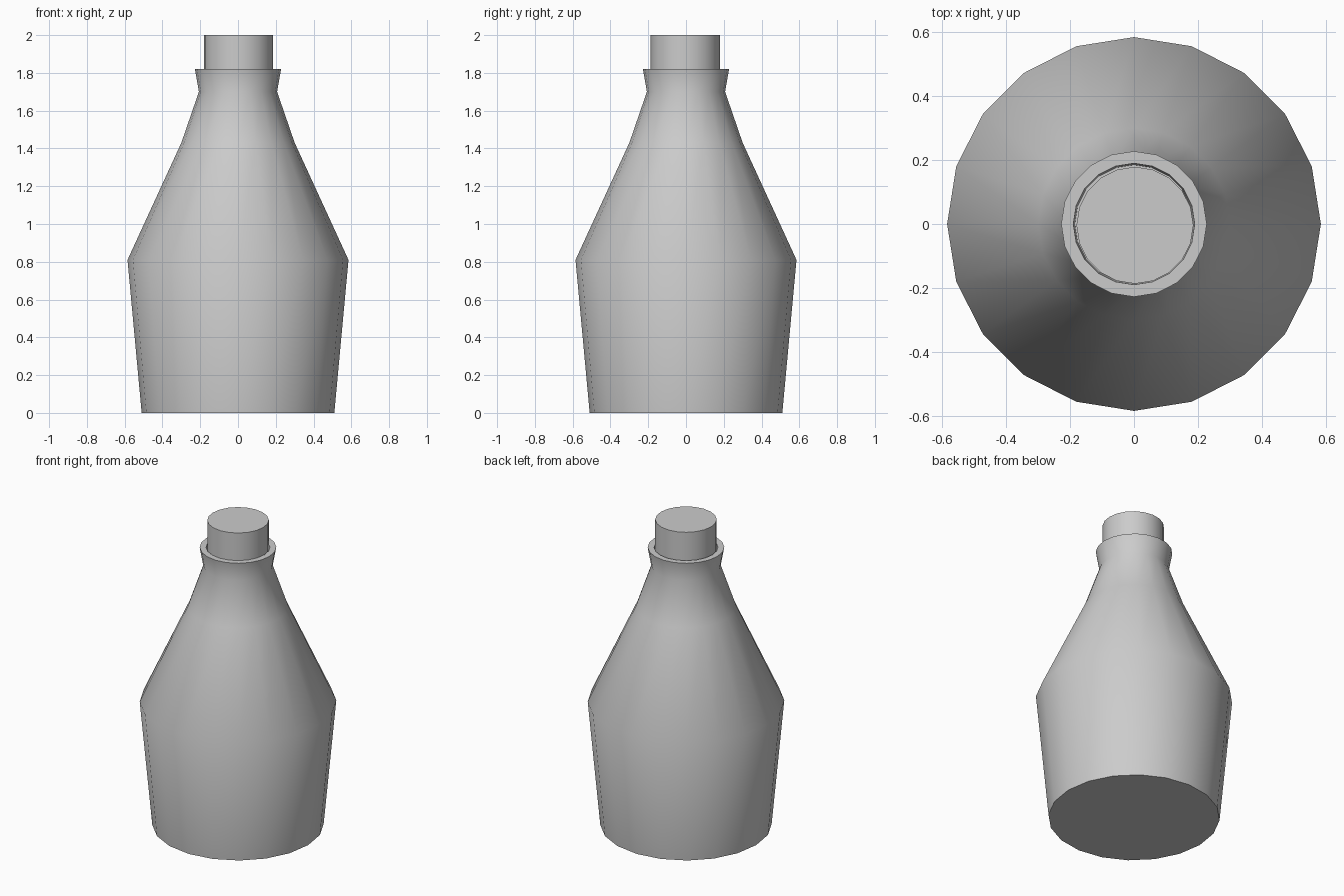
import bpy, bmesh, math

if "Cube" in bpy.data.objects:
    bpy.data.objects.remove(bpy.data.objects["Cube"])

SIDES = 20


def lathe(name, profile, center=(0, 0)):
    """Revolve (radius, z) points around z; radius 0 becomes a flat cap."""
    bm = bmesh.new()
    rings = []
    for r, z in profile:
        rings.append([bm.verts.new((r * math.cos(2 * math.pi * i / SIDES),
                                    r * math.sin(2 * math.pi * i / SIDES), z))
                      for i in range(SIDES)])
    for a, b in zip(rings, rings[1:]):
        for i in range(SIDES):
            j = (i + 1) % SIDES
            bm.faces.new((a[i], a[j], b[j], b[i]))
    bm.faces.new(rings[0])
    bm.faces.new(rings[-1])
    bmesh.ops.recalc_face_normals(bm, faces=bm.faces)
    mesh = bpy.data.meshes.new(name)
    bm.to_mesh(mesh)
    bm.free()
    obj = bpy.data.objects.new(name, mesh)
    obj.location = (center[0], center[1], 0)
    bpy.context.collection.objects.link(obj)
    bpy.ops.object.select_all(action='DESELECT')
    obj.select_set(True)
    bpy.context.view_layer.objects.active = obj
    bpy.ops.object.shade_smooth_by_angle(angle=math.radians(45))
    return obj


# Bottle: tapered body, shoulder, neck, flared rim and open mouth
lathe("bottle", [(0.51, 0), (0.585, 0.81), (0.30, 1.43), (0.207, 1.70),
                 (0.228, 1.82), (0.19, 1.82), (0.185, 1.66)])

# Stopper: plain plug sitting slightly off centre in the mouth
lathe("stopper", [(0.183, 1.67), (0.183, 2.0)], center=(0.003, -0.004))
